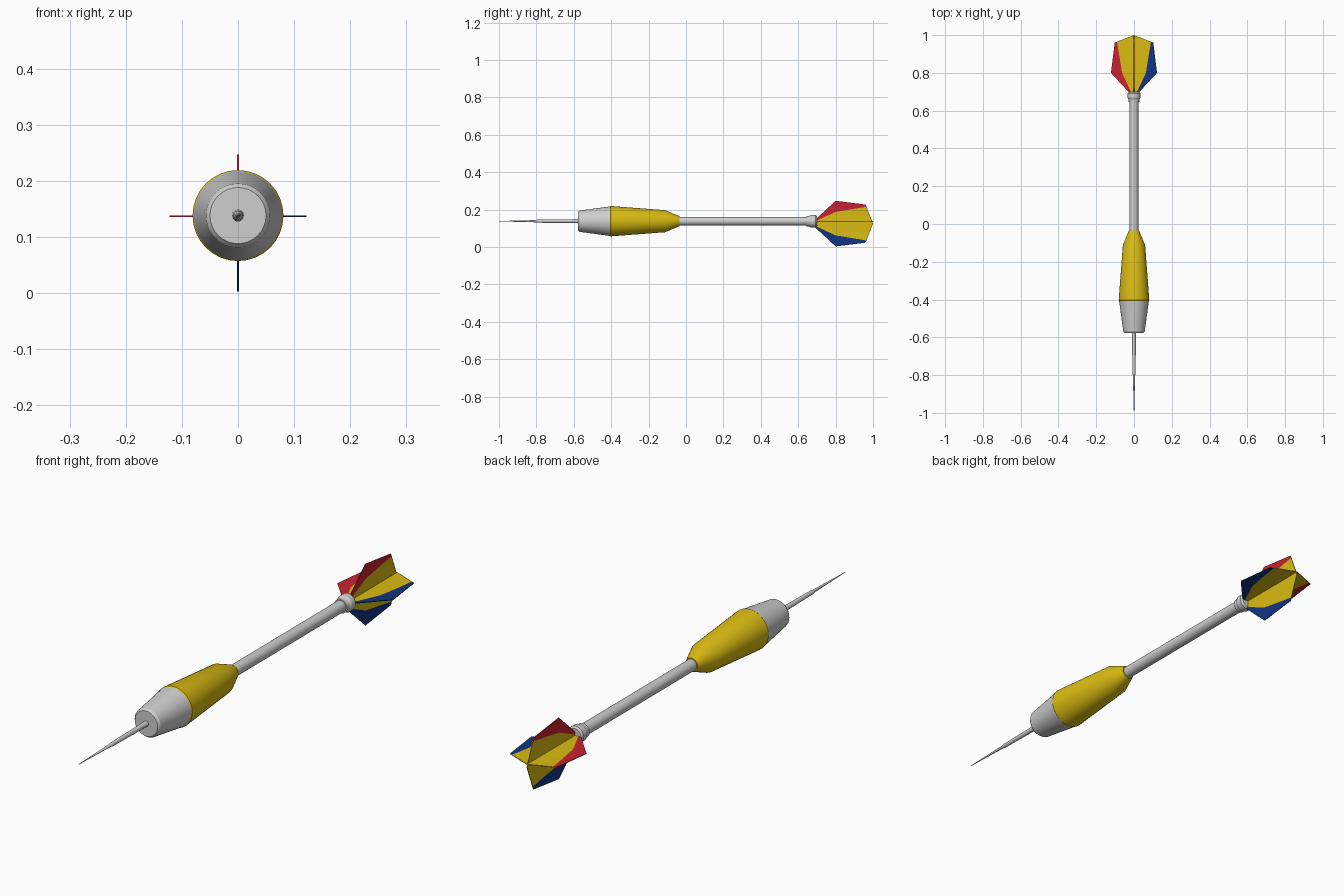
import bpy, bmesh, math
from mathutils import Vector

if "Cube" in bpy.data.objects:
    bpy.data.objects.remove(bpy.data.objects["Cube"])

AXIS_Z = 0.138


def material(name, rgb):
    m = bpy.data.materials.new(name)
    m.diffuse_color = (*rgb, 1)
    m.use_nodes = True
    m.node_tree.nodes["Principled BSDF"].inputs["Base Color"].default_value = m.diffuse_color
    return m


grey = material("light grey", (0.62, 0.62, 0.62))
yellow = material("yellow", (0.70, 0.50, 0.006))
red = material("red", (0.58, 0.016, 0.03))
blue = material("blue", (0.006, 0.034, 0.22))


def add_object(name, bm, mats):
    mesh = bpy.data.meshes.new(name)
    bm.to_mesh(mesh)
    bm.free()
    ob = bpy.data.objects.new(name, mesh)
    bpy.context.collection.objects.link(ob)
    for m in mats:
        mesh.materials.append(m)
    return ob


def lathe(name, profile, mat, sides=32):
    """Turn a (y, radius) profile around the dart's axis, with closed ends."""
    bm = bmesh.new()
    rings = []
    for y, r in profile:
        angles = [2 * math.pi * i / sides for i in range(sides)]
        rings.append([bm.verts.new((r * math.cos(a), y, AXIS_Z + r * math.sin(a))) for a in angles])
    for a, b in zip(rings, rings[1:]):
        for i in range(sides):
            j = (i + 1) % sides
            bm.faces.new((a[i], a[j], b[j], b[i]))
    bm.faces.new(rings[0])
    bm.faces.new(rings[-1])
    bmesh.ops.recalc_face_normals(bm, faces=bm.faces)
    ob = add_object(name, bm, [mat])
    bpy.ops.object.select_all(action='DESELECT')
    bpy.context.view_layer.objects.active = ob
    ob.select_set(True)
    bpy.ops.object.shade_smooth_by_angle(angle=math.radians(20))


# Turned parts, from the point to the tail
lathe("needle", [(-1.0, 0.001), (-0.80, 0.006), (-0.795, 0.008), (-0.56, 0.011)], grey, 12)
lathe("nose", [(-0.577, 0.050), (-0.568, 0.057), (-0.405, 0.079)], grey)
lathe("grip", [(-0.408, 0.078), (-0.403, 0.081), (-0.112, 0.059), (-0.035, 0.027)], yellow)
lathe("shaft", [(-0.06, 0.023), (0.66, 0.023)], grey, 24)
lathe("collar", [(0.645, 0.028), (0.66, 0.029), (0.67, 0.034), (0.692, 0.034), (0.70, 0.028)], grey, 24)

# Flights: yellow inner panel with a coloured outer edge, as (y, distance from axis)
ROOT = [(0.69, 0.0), (0.80, 0.0), (0.966, 0.0), (1.0, 0.0)]
MIDDLE = [(0.69, 0.012), (0.80, 0.063), (0.965, 0.090)]
OUTER = [(0.69, 0.020), (0.80, 0.122), (0.96, 0.102)]


def flight(name, direction, centre_z, edge):
    d = Vector(direction)
    bm = bmesh.new()

    def row(points):
        return [bm.verts.new(Vector((0, y, centre_z)) + d * w) for y, w in points]

    root, mid, out = row(ROOT), row(MIDDLE), row(OUTER)
    for i in range(2):
        bm.faces.new((root[i], root[i + 1], mid[i + 1], mid[i]))
        bm.faces.new((mid[i], mid[i + 1], out[i + 1], out[i])).material_index = 1
    bm.faces.new((root[2], root[3], mid[2]))
    bm.faces.new((mid[2], root[3], out[2]))
    ob = add_object(name, bm, [yellow, edge])
    mod = ob.modifiers.new("thickness", 'SOLIDIFY')
    mod.thickness = 0.003
    mod.offset = 0


flight("flight_left", (-1, 0, 0), 0.137, red)
flight("flight_right", (1, 0, 0), 0.137, blue)
flight("flight_top", (0, 0, 1), 0.125, red)
flight("flight_bottom", (0, 0, -1), 0.125, blue)
